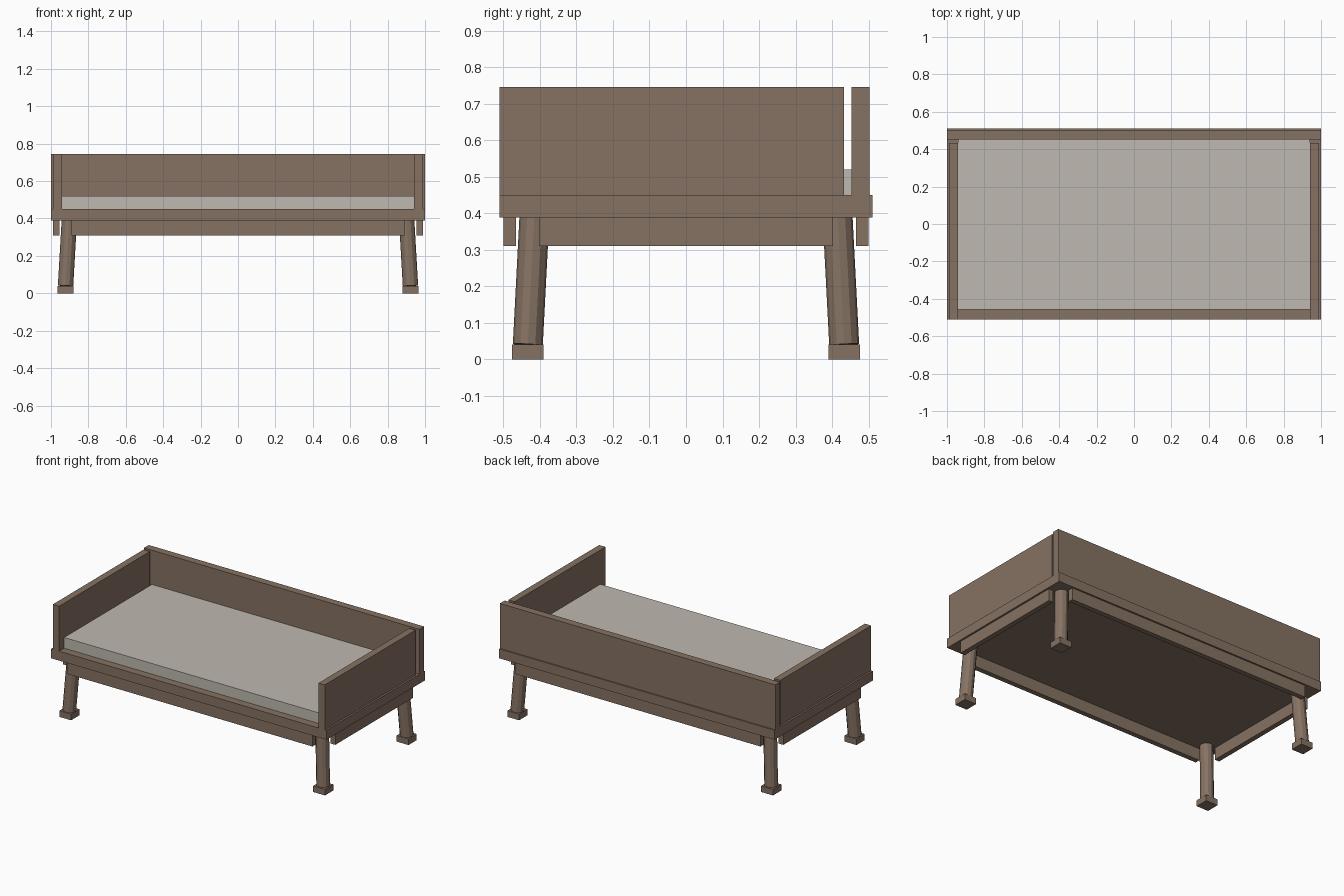
import bpy, bmesh
from mathutils import Vector, Matrix

if "Cube" in bpy.data.objects:
    bpy.data.objects.remove(bpy.data.objects["Cube"])


def material(name, rgb):
    m = bpy.data.materials.new(name)
    m.diffuse_color = (*rgb, 1)
    m.use_nodes = True
    m.node_tree.nodes["Principled BSDF"].inputs["Base Color"].default_value = m.diffuse_color
    return m


wood = material("wood", (0.24, 0.17, 0.125))
fabric = material("fabric", (0.52, 0.49, 0.44))


def finish(name, bm, mat):
    me = bpy.data.meshes.new(name)
    bm.to_mesh(me)
    bm.free()
    me.materials.append(mat)
    ob = bpy.data.objects.new(name, me)
    bpy.context.collection.objects.link(ob)
    return ob


def box(name, lo, hi, mat=wood):
    lo, hi = Vector(lo), Vector(hi)
    bm = bmesh.new()
    bmesh.ops.create_cube(bm, size=1, matrix=Matrix.Translation((lo + hi) / 2)
                          @ Matrix.Diagonal((*(hi - lo), 1)))
    return finish(name, bm, mat)


def rod(name, a, b, radius, sides=12):
    a, b = Vector(a), Vector(b)
    d = b - a
    turn = Vector((0, 0, 1)).rotation_difference(d).to_matrix().to_4x4()
    bm = bmesh.new()
    bmesh.ops.create_cone(bm, cap_ends=True, segments=sides, radius1=radius,
                          radius2=radius, depth=d.length,
                          matrix=Matrix.Translation((a + b) / 2) @ turn)
    return finish(name, bm, wood)


# Platform, mattress and back panel
box("platform", (-1, -0.51, 0.388), (1, 0.51, 0.45))
box("mattress", (-0.942, -0.458, 0.45), (0.942, 0.453, 0.52), fabric)
box("back_panel", (-1, 0.453, 0.45), (1, 0.502, 0.745))

# Front and back aprons
box("front_apron", (-0.89, -0.499, 0.31), (0.89, -0.466, 0.388))
box("back_apron", (-0.89, 0.466, 0.31), (0.89, 0.499, 0.388))

# Side panels and side aprons
for side, s in (("left", -1), ("right", 1)):
    xs = sorted((s * 0.942, s * 0.988))
    box(side + "_panel", (xs[0], -0.51, 0.45), (xs[1], 0.432, 0.745))
    xs = sorted((s * 0.955, s * 0.988))
    box(side + "_apron", (xs[0], -0.402, 0.31), (xs[1], 0.402, 0.388))

    # Splayed legs on square feet
    for end, e in (("front", -1), ("back", 1)):
        rod(f"{end}_{side}_leg", (s * 0.922, e * 0.433, 0.04),
            (s * 0.902, e * 0.415, 0.389), 0.041)
        cx, cy = s * 0.922, e * 0.433
        box(f"{end}_{side}_foot", (cx - 0.043, cy - 0.043, 0),
            (cx + 0.043, cy + 0.043, 0.04))
